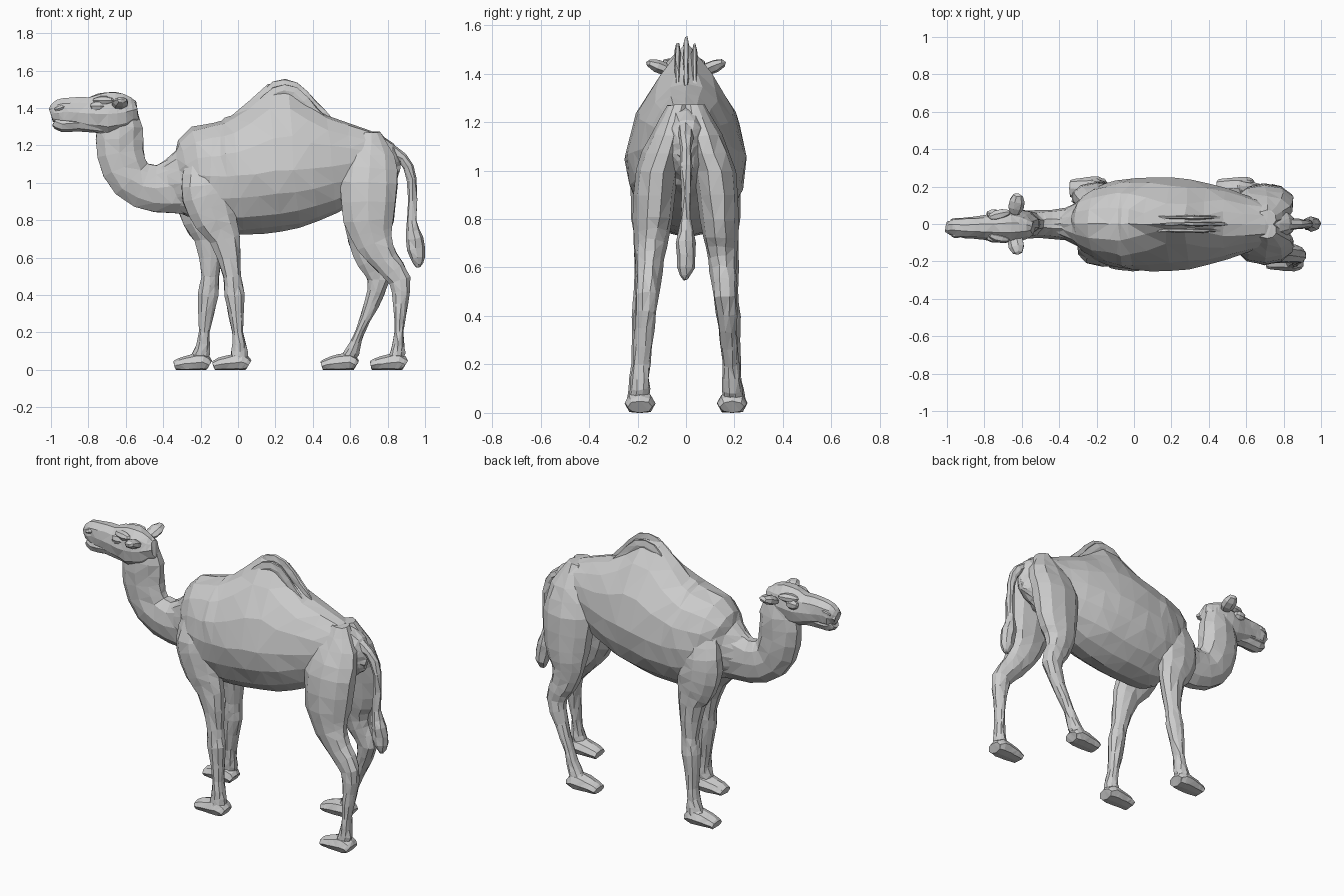
import bpy, bmesh, math, random
from mathutils import Vector, Matrix

random.seed(4)
cube = bpy.data.objects.get("Cube")
if cube:
    bpy.data.objects.remove(cube, do_unlink=True)

# One plain grey for the whole animal
grey = (.6, .6, .6, 1)
coat = bpy.data.materials.new("plain grey")
coat.use_nodes = True
coat.diffuse_color = grey
coat.node_tree.nodes["Principled BSDF"].inputs["Base Color"].default_value = grey


def finish(bm, name, rough):
    """Roughen the surface slightly, triangulate it and make a flat-shaded object."""
    for vert in bm.verts:
        vert.co += Vector([random.uniform(-rough, rough) for axis in "xyz"])
        vert.co.z = max(vert.co.z, 0)
    bmesh.ops.triangulate(bm, faces=bm.faces[:])
    bmesh.ops.recalc_face_normals(bm, faces=bm.faces[:])
    mesh = bpy.data.meshes.new(name)
    bm.to_mesh(mesh)
    bm.free()
    mesh.materials.append(coat)
    obj = bpy.data.objects.new(name, mesh)
    bpy.context.collection.objects.link(obj)


def smooth_path(keys):
    """Add a smoothly curved midpoint between neighbouring keys."""
    keys = [Vector(key) for key in keys]
    path = []
    for i in range(len(keys) - 1):
        before, after = keys[max(i - 1, 0)], keys[min(i + 2, len(keys) - 1)]
        b, c = keys[i], keys[i + 1]
        path += [b, (b + c) * .5625 - (before + after) * .0625]
    return path + [keys[-1]]


def flat(x):
    """No extra height."""
    return 0


def hump(x):
    """Extra height of the back at x."""
    return .17 * math.exp(-((x - .25) / .16) ** 2)


def limb(name, keys, width, offset=flat, sides=10, rough=.004, rise=flat):
    """Skin oval rings square to a path of (x, z, radius).
    width turns radius into half width, offset turns height into y."""
    path = smooth_path(keys)
    bm = bmesh.new()
    loops = []
    for i, (x, z, radius) in enumerate(path):
        along = path[min(i + 1, len(path) - 1)] - path[max(i - 1, 0)]
        across = Vector((-along.y, along.x)).normalized() * radius
        loop = []
        for k in range(sides):
            angle = math.tau * k / sides
            s, c = math.sin(angle), math.cos(angle)
            # A raised back also narrows towards its ridge
            power = 1 + 9 * rise(x) * (s > 0)
            y = offset(z) + width(radius) * math.copysign(abs(c) ** power, c)
            height = z + across.y * s + rise(x) * max(s, 0)
            loop.append(bm.verts.new((x + across.x * s, y, height)))
        loops.append(loop)
    for first, second in zip(loops, loops[1:]):
        for k in range(sides):
            bm.faces.new((first[k - 1], first[k], second[k], second[k - 1]))
    bm.faces.new(loops[0])
    bm.faces.new(loops[-1])
    finish(bm, name, rough)


def blob(name, centre, size, direction):
    """A faceted ellipsoid whose long axis follows a direction."""
    bm = bmesh.new()
    bmesh.ops.create_uvsphere(bm, u_segments=7, v_segments=5, radius=1)
    turn = Vector(direction).to_track_quat("Z", "X").to_matrix().to_4x4()
    bm.transform(Matrix.Translation(centre) @ turn @ Matrix.Diagonal((*size, 1)))
    finish(bm, name, .001)


# Trunk, with the hump raised out of its back
limb("body", [(-.45, .99, .09), (-.3, 1, .18), (-.2, 1.035, .265), (-.1, 1.03, .3),
              (0, 1.035, .315), (.2, 1.06, .32), (.4, 1.08, .29), (.6, 1.1, .22),
              (.75, 1.09, .16), (.82, 1.07, .11), (.86, 1.06, .04)],
     lambda r: 1.1 * r ** 1.3, sides=16, rough=.005, rise=hump)

# Ridges of hair along the hump, sinking into the back at both ends
for name, y, drop in (("near", -.035, .03), ("middle", 0, 0), ("far", .035, .03)):
    limb("hump_crest_" + name,
         [(x, 1.36 - drop + hump(x) - (x - .25) ** 2, .035)
          for x in (.05, .12, .2, .3, .4, .48)],
         lambda r: r / 3, lambda z: y, sides=6, rough=.003)

# Neck sweeping down from the chest and up to the head
limb("neck", [(-.3, .99, .17), (-.44, .97, .13), (-.57, 1.02, .125), (-.63, 1.16, .13),
              (-.63, 1.3, .125), (-.63, 1.42, .07)], lambda r: .6 * r)

# Head with muzzle, and the lower jaw
limb("head", [(-.54, 1.39, .05), (-.6, 1.38, .1), (-.7, 1.37, .12), (-.8, 1.37, .095),
              (-.9, 1.38, .08), (-.96, 1.375, .07), (-1, 1.365, .04)],
     lambda r: .7 * r, lambda z: -.02)
limb("lower_jaw", [(-.7, 1.31, .05), (-.85, 1.32, .045), (-.94, 1.315, .045),
                   (-.98, 1.33, .03)],
     lambda r: r, lambda z: -.025, sides=8, rough=.002)

# Paired details of the face
for name, side in (("near", -1), ("far", 1)):
    blob("ear_" + name, (-.63, side * .105, 1.425), (.028, .045, .065), (.2, side, .4))
    blob("eye_" + name, (-.75, side * .065 - .01, 1.41), (.03, .025, .04), (1, 0, 0))
    blob("brow_" + name, (-.72, side * .06 - .01, 1.44), (.025, .03, .06), (1, side / 4, 0))
    blob("nostril_" + name, (-.95, side * .035 - .02, 1.4), (.015, .02, .035), (1, 0, .3))

# Tail with its tuft
limb("tail", [(.79, 1.17, .045), (.88, 1.13, .03), (.93, 1.02, .025), (.93, .8, .025),
              (.945, .7, .045), (.96, .6, .04), (.965, .55, .01)],
     lambda r: .9 * r, sides=8)


def leg_pair(name, keys, splay, stride, hinge):
    """A near leg from the keys, and a far leg swung forward below the hinge."""
    for label, side, swing in (("near", -1, 0), ("far", 1, stride)):
        posed = [(x - swing * max(0, hinge - z), z, radius) for x, z, radius in keys]
        # The top of each leg leans inwards to blend with the trunk
        limb(f"{name}_leg_{label}", posed, lambda r: .025 + .4 * r,
             lambda z: side * (.2 - splay * z - max(0, z - 1) / 4))
        # Broad padded foot with a flat sole
        ankle = posed[-1][0]
        limb(f"{name}_foot_{label}",
             [(ankle + reach, .8 * radius, radius) for reach, radius in
              ((-.13, .025), (-.1, .035), (-.04, .045), (.02, .05), (.055, .03))],
             lambda r: .03 + .65 * r, lambda z: side * .19, sides=8, rough=.002)


leg_pair("fore", [(-.18, 1.2, .07), (-.18, 1.05, .12), (-.165, .93, .14), (-.12, .8, .12),
                  (-.07, .7, .085), (-.03, .5, .05), (-.02, .4, .055), (0, .2, .03),
                  (.01, .1, .045), (0, .05, .05)],
         .06, .2, 1.1)
leg_pair("hind", [(.71, 1.27, .05), (.71, 1.15, .13), (.7, 1, .16), (.7, .8, .14),
                  (.73, .68, .1), (.79, .58, .075), (.865, .48, .06), (.87, .35, .04),
                  (.86, .2, .025), (.855, .1, .04), (.84, .05, .04)],
         .08, .35, .8)
